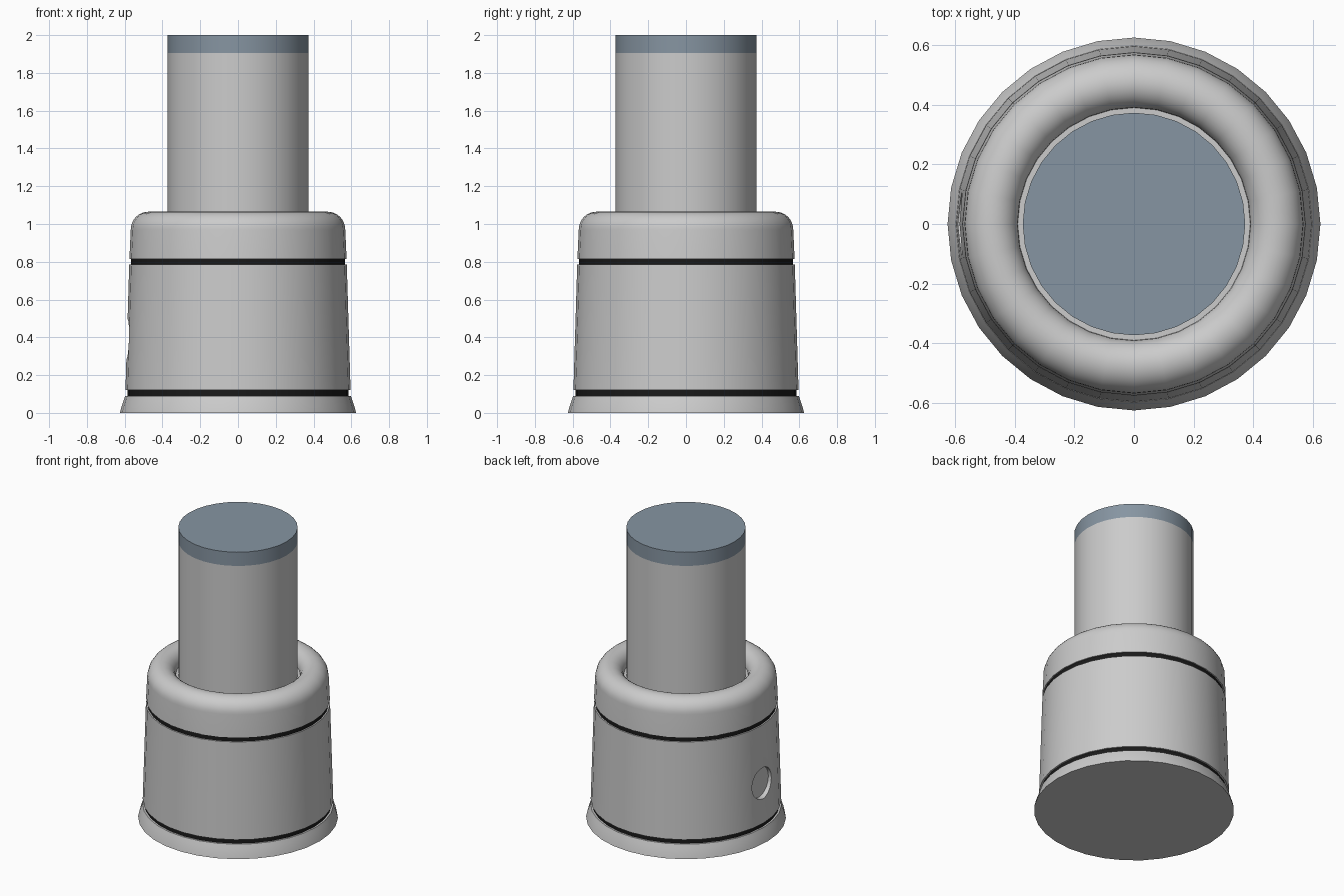
import bpy, bmesh, math

if "Cube" in bpy.data.objects:
    bpy.data.objects.remove(bpy.data.objects["Cube"])

SEG = 32


def material(name, rgb):
    m = bpy.data.materials.new(name)
    m.diffuse_color = (*rgb, 1)
    m.use_nodes = True
    m.node_tree.nodes["Principled BSDF"].inputs["Base Color"].default_value = m.diffuse_color
    return m


grey = material("grey_metal", (0.8, 0.8, 0.8))
black = material("black_band", (0.01, 0.01, 0.01))
slate = material("slate_cap", (0.24, 0.30, 0.36))


def lathe(name, profile, mats, pick):
    """Spin an (r, z) profile from axis to axis; pick(i) gives the material slot."""
    bm = bmesh.new()
    rings = []
    for r, z in profile:
        n = 1 if r == 0 else SEG
        rings.append([bm.verts.new((r * math.cos(2 * math.pi * k / SEG),
                                    r * math.sin(2 * math.pi * k / SEG), z))
                      for k in range(n)])
    for i, (a, b) in enumerate(zip(rings, rings[1:])):
        for k in range(SEG):
            j = (k + 1) % SEG
            if len(a) == 1:
                vs = (a[0], b[j], b[k])
            elif len(b) == 1:
                vs = (a[k], a[j], b[0])
            else:
                vs = (a[k], a[j], b[j], b[k])
            bm.faces.new(vs).material_index = pick(i)
    bmesh.ops.recalc_face_normals(bm, faces=bm.faces)
    me = bpy.data.meshes.new(name)
    bm.to_mesh(me)
    bm.free()
    for m in mats:
        me.materials.append(m)
    ob = bpy.data.objects.new(name, me)
    bpy.context.collection.objects.link(ob)
    return ob


def arc(cr, cz, rr, rz, a0, a1, n=8):
    pts = []
    for k in range(n + 1):
        a = math.radians(a0 + (a1 - a0) * k / n)
        pts.append((cr + rr * math.cos(a), cz + rz * math.sin(a)))
    return pts


def smooth(ob):
    bpy.ops.object.select_all(action='DESELECT')
    ob.select_set(True)
    bpy.context.view_layer.objects.active = ob
    bpy.ops.object.shade_smooth_by_angle(angle=math.radians(35))


# Socket housing: flared foot, two black grooves, tapered wall, rolled rim, ledge
foot = [(0, 0), (0.625, 0), (0.618, 0.03), (0.606, 0.065), (0.597, 0.09)]
lower = [(0.585, 0.09), (0.585, 0.12)]
wall = [(0.596, 0.12), (0.576, 0.785)]
upper = [(0.567, 0.785), (0.567, 0.815)]
rim = [(0.575, 0.815)] + arc(0.475, 0.97, 0.093, 0.095, 0, 90) \
    + arc(0.475, 0.98, 0.085, 0.085, 90, 180)[1:]
profile = foot + lower + wall + upper + rim + [(0, 0.98)]
bands = {len(foot), len(foot + lower + wall)}
housing = lathe("socket_housing", profile, [grey, black], lambda i: int(i in bands))

# Shallow round recess on the left side
bpy.ops.mesh.primitive_cylinder_add(vertices=32, radius=0.105, depth=0.2,
                                    location=(-0.655, 0, 0.39),
                                    rotation=(0, math.pi / 2, 0))
cutter = bpy.context.object
cutter.name = "recess_cutter"
cutter.hide_render = True
mod = housing.modifiers.new("recess", 'BOOLEAN')
mod.object = cutter
mod.solver = 'EXACT'
bpy.context.view_layer.objects.active = housing
bpy.ops.object.modifier_apply(modifier="recess")
bpy.data.objects.remove(cutter)
smooth(housing)

# Post with slate coloured end
post = lathe("post", [(0, 0.97), (0.373, 0.97), (0.373, 1.905), (0.373, 2), (0, 2)],
             [grey, slate], lambda i: int(i >= 2))
smooth(post)
